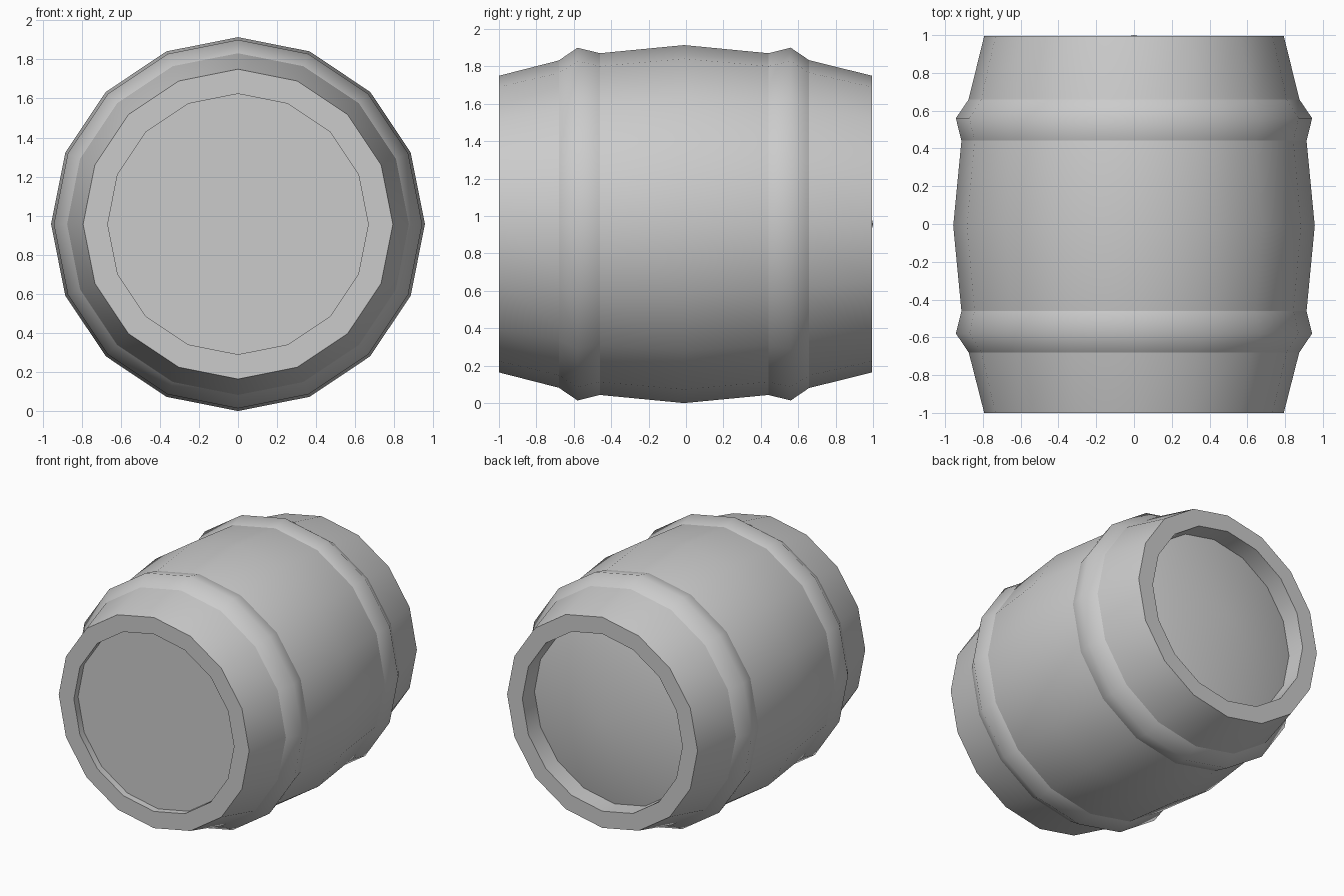
import bpy, bmesh, math

cube = bpy.data.objects.get("Cube")
if cube:
    bpy.data.objects.remove(cube, do_unlink=True)

SIDES = 16
AXIS_Z = 0.957

grey = bpy.data.materials.new("plain grey")
grey.use_nodes = True
grey.diffuse_color = (0.6, 0.6, 0.6, 1)
grey.node_tree.nodes["Principled BSDF"].inputs["Base Color"].default_value = (0.6, 0.6, 0.6, 1)


def lathe(name, profile):
    """Turn a list of (y, radius) points around the lengthwise axis."""
    bm = bmesh.new()
    rings = []
    for y, r in profile:
        if r == 0:
            rings.append([bm.verts.new((0, y, AXIS_Z))] * SIDES)
            continue
        ring = []
        for i in range(SIDES):
            a = math.tau * i / SIDES
            ring.append(bm.verts.new((r * math.sin(a), y, AXIS_Z + r * math.cos(a))))
        rings.append(ring)
    for a, b in zip(rings, rings[1:]):
        for i in range(SIDES):
            j = (i + 1) % SIDES
            corners = dict.fromkeys((a[i], a[j], b[j], b[i]))
            bm.faces.new(list(corners))
    # The profile runs front to back on the outside, so faces point outward
    bm.normal_update()
    mesh = bpy.data.meshes.new(name)
    bm.to_mesh(mesh)
    bm.free()
    mesh.materials.append(grey)
    obj = bpy.data.objects.new(name, mesh)
    bpy.context.collection.objects.link(obj)
    bpy.ops.object.select_all(action="DESELECT")
    obj.select_set(True)
    bpy.context.view_layer.objects.active = obj
    bpy.ops.object.shade_smooth_by_angle(angle=math.radians(55))
    return obj


# Staves with a flat recessed front head and a domed back head
lathe("barrel_body", [
    (-0.95, 0), (-0.95, 0.667), (-1, 0.667), (-1, 0.793),
    (-0.57, 0.903), (-0.01, 0.957), (0.55, 0.903),
    (0.995, 0.793), (0.995, 0.667), (0.85, 0.667), (1, 0),
])

# Raised hoops, each with a ridge and edges sunk slightly into the staves
for name, centre, side in (("front_hoop", -0.58, 1), ("back_hoop", 0.56, -1)):
    section = [(-0.11, 0.868), (-0.1, 0.875), (0, 0.943), (0.113, 0.915), (0.125, 0.912)]
    lathe(name, [(centre + side * dy, r) for dy, r in section][::side])
